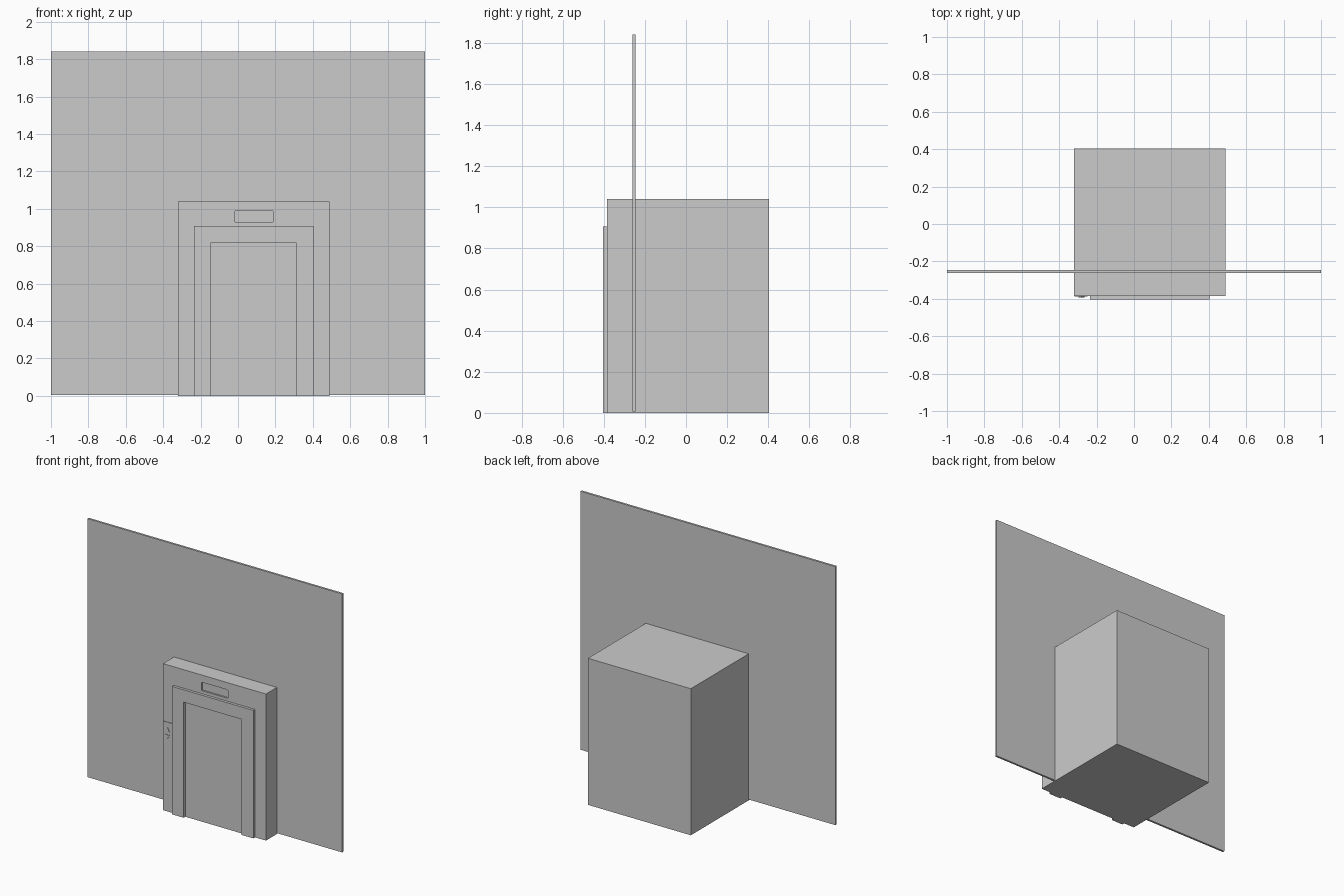
import bpy, bmesh

if "Cube" in bpy.data.objects:
    bpy.data.objects.remove(bpy.data.objects["Cube"])


def box(name, x, y, z):
    """Axis-aligned box from (min, max) ranges."""
    bm = bmesh.new()
    bmesh.ops.create_cube(bm, size=1)
    for v in bm.verts:
        v.co = [r[0] if c < 0 else r[1] for c, r in zip(v.co, (x, y, z))]
    return finish(name, bm)


def extrude_xz(name, points, y0, y1):
    """Outline in the XZ plane extruded from y0 to y1."""
    bm = bmesh.new()
    face = bm.faces.new([bm.verts.new((px, y0, pz)) for px, pz in points])
    ext = bmesh.ops.extrude_face_region(bm, geom=[face])
    for v in ext["geom"]:
        if isinstance(v, bmesh.types.BMVert):
            v.co.y = y1
    bmesh.ops.recalc_face_normals(bm, faces=bm.faces)
    return finish(name, bm)


def finish(name, bm):
    mesh = bpy.data.meshes.new(name)
    bm.to_mesh(mesh)
    bm.free()
    ob = bpy.data.objects.new(name, mesh)
    bpy.context.collection.objects.link(ob)
    return ob


FRONT = -0.384

# Large thin wall that the lift passes through
box("wall", (-1, 1), (-0.261, -0.246), (0.006, 1.84))

# Lift shaft with a shallow pocket for the floor display
shaft = box("lift_shaft", (-0.32, 0.488), (FRONT, 0.403), (0, 1.04))
x0, x1, z0, z1, c = -0.018, 0.19, 0.929, 0.989, 0.004
pocket = extrude_xz("display_cutter",
                    [(x0 + c, z0), (x1 - c, z0), (x1, z0 + c), (x1, z1 - c),
                     (x1 - c, z1), (x0 + c, z1), (x0, z1 - c), (x0, z0 + c)],
                    FRONT - 0.02, FRONT + 0.012)
pocket.hide_render = True
pocket.display_type = 'WIRE'
cut = shaft.modifiers.new("display_pocket", 'BOOLEAN')
cut.operation = 'DIFFERENCE'
cut.solver = 'EXACT'
cut.object = pocket

# Raised door surround, open at the floor
extrude_xz("door_frame",
           [(-0.235, 0), (-0.145, 0), (-0.145, 0.82), (0.31, 0.82),
            (0.31, 0), (0.403, 0), (0.403, 0.908), (-0.235, 0.908)],
           -0.403, FRONT + 0.002)

# Call panel with up and down buttons
box("call_panel", (-0.317, -0.248), (FRONT - 0.004, FRONT + 0.002), (0.485, 0.635))
for label, s in (("up", 1), ("down", -1)):
    base, tip = 0.56 + s * 0.012, 0.56 + s * 0.04
    extrude_xz(label + "_button", [(-0.297, base), (-0.265, base), (-0.281, tip)],
               FRONT - 0.008, FRONT - 0.003)
